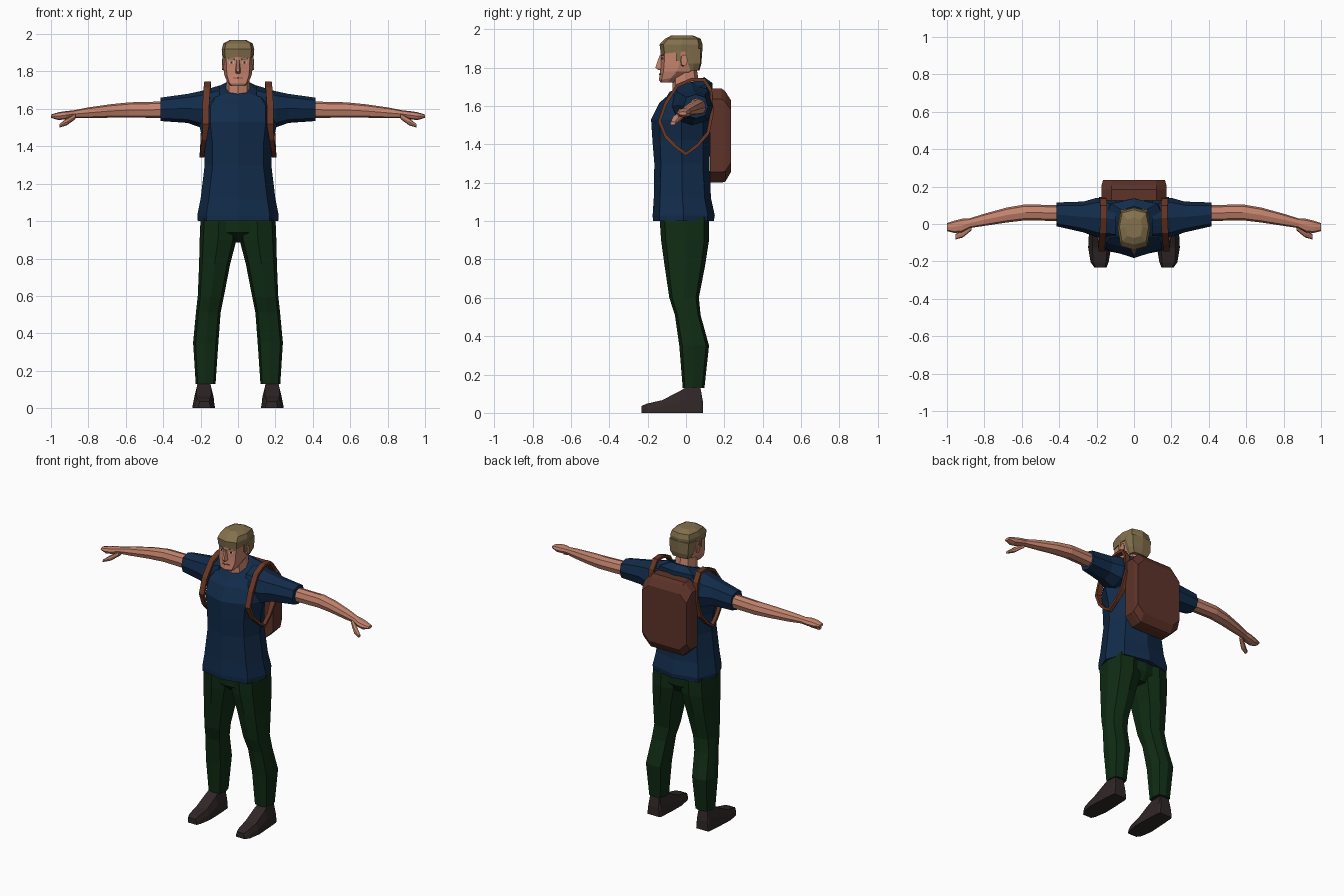
import bpy, bmesh, math
from mathutils import Vector, Matrix


def material(name, r, g, b):
    m = bpy.data.materials.new(name)
    m.diffuse_color = (r, g, b, 1)
    return m


SHIRT = material("navy_cloth", 0.006, 0.025, 0.07)
PANTS = material("dark_green_cloth", 0.005, 0.025, 0.007)
SKIN = material("skin", 0.56, 0.23, 0.155)
HAIR = material("dark_blond_hair", 0.23, 0.165, 0.075)
SHOE = material("dark_brown_leather", 0.03, 0.02, 0.02)
PACK = material("pack_brown", 0.11, 0.033, 0.022)
STRAP = material("strap_brown", 0.14, 0.038, 0.018)
DARK = material("dark_features", 0.03, 0.015, 0.01)
WHITE = material("eye_white", 0.6, 0.55, 0.5)
LIP = material("lip", 0.3, 0.1, 0.07)


def finish(name, bm, mat, mirror):
    bmesh.ops.recalc_face_normals(bm, faces=bm.faces)
    me = bpy.data.meshes.new(name)
    bm.to_mesh(me)
    bm.free()
    me.materials.append(mat)
    ob = bpy.data.objects.new(name, me)
    bpy.context.collection.objects.link(ob)
    if mirror:
        mod = ob.modifiers.new("mirror", "MIRROR")
        mod.use_mirror_merge = False
    return ob


def loft(name, rings, mat, mirror=False, closed=False):
    """Skin a row of equal-length point rings, capping the ends."""
    bm = bmesh.new()
    vs = [[bm.verts.new(p) for p in r] for r in rings]
    n = len(vs[0])
    pairs = list(zip(vs, vs[1:])) + ([(vs[-1], vs[0])] if closed else [])
    for a, b in pairs:
        for i in range(n):
            j = (i + 1) % n
            bm.faces.new((a[i], a[j], b[j], b[i]))
    if not closed:
        bm.faces.new(vs[0])
        bm.faces.new(vs[-1])
    return finish(name, bm, mat, mirror)


def octagon(a0, a1, b0, b1, c):
    ca, cb, ra, rb = (a0 + a1) / 2, (b0 + b1) / 2, (a1 - a0) / 2, (b1 - b0) / 2
    unit = [(1, 0), (c, c), (0, 1), (-c, c), (-1, 0), (-c, -c), (0, -1), (c, -c)]
    return [(ca + u * ra, cb + v * rb) for u, v in unit]


def zring(z, x0, x1, y0, y1, c=0.8, tilt=0.0):
    ym, yr = (y0 + y1) / 2, (y1 - y0) / 2
    return [(x, y, z + tilt * (y - ym) / yr) for x, y in octagon(x0, x1, y0, y1, c)]


def xring(x, y0, y1, z0, z1, c=0.76):
    return [(x, y, z) for y, z in octagon(y0, y1, z0, z1, c)]


def plate(name, size, loc, mat, turn=0.0, lean=0.0):
    """Thin mirrored box."""
    bm = bmesh.new()
    bmesh.ops.create_cube(bm, size=1)
    m = (Matrix.Translation(loc) @ Matrix.Rotation(turn, 4, 'Z')
         @ Matrix.Rotation(lean, 4, 'Y') @ Matrix.Diagonal((*size, 1)))
    bmesh.ops.transform(bm, matrix=m, verts=bm.verts)
    return finish(name, bm, mat, True)


# Shirt body with a neckline that dips at the front
loft("shirt_body", [
    zring(1.00, -.215, .215, -.172, .145, .78),
    zring(1.03, -.218, .218, -.174, .150, .78),
    zring(1.12, -.200, .200, -.168, .130, .78),
    zring(1.30, -.178, .178, -.165, .122, .76),
    zring(1.42, -.185, .185, -.175, .128, .74),
    zring(1.53, -.212, .212, -.182, .135, .70),
    zring(1.615, -.205, .205, -.140, .140, .72),
    zring(1.685, -.165, .165, -.100, .137, .75, .035),
    zring(1.712, -.080, .080, -.085, .095, .78, .038)], SHIRT)
# Sleeves
loft("sleeve", [
    xring(.10, -.08, .13, 1.50, 1.725),
    xring(.20, -.07, .14, 1.50, 1.695),
    xring(.27, -.045, .12, 1.525, 1.68),
    xring(.415, -.012, .115, 1.535, 1.66)], SHIRT, True)

# Arms with flattened hands
loft("arm", [
    xring(.38, .015, .100, 1.552, 1.640),
    xring(.58, .020, .105, 1.553, 1.635),
    xring(.68, .008, .088, 1.553, 1.625),
    xring(.80, -.010, .055, 1.550, 1.608),
    xring(.88, -.022, .030, 1.552, 1.592),
    xring(.92, -.045, .028, 1.545, 1.588),
    xring(.96, -.048, .018, 1.540, 1.582),
    xring(1.0, -.038, .005, 1.552, 1.570)], SKIN, True)
loft("thumb", [
    xring(.87, -.035, .000, 1.545, 1.575),
    xring(.915, -.072, -.030, 1.512, 1.550),
    xring(.955, -.083, -.055, 1.500, 1.518)], SKIN, True)

# Trousers
loft("trouser_hips", [
    zring(.885, -.10, .10, -.06, .08),
    zring(.94, -.195, .195, -.130, .115),
    zring(1.05, -.19, .19, -.135, .118)], PANTS)
loft("trouser_leg", [
    zring(1.02, .002, .200, -.138, .120),
    zring(.90, .008, .205, -.130, .120),
    zring(.77, .042, .208, -.112, .100),
    zring(.60, .075, .215, -.087, .067),
    zring(.51, .093, .225, -.058, .076),
    zring(.35, .105, .240, -.035, .120),
    zring(.13, .120, .226, -.017, .096)], PANTS, True)


# Shoes: flat sole, sides leaning in to the top
def shoe_ring(y, x0, x1, h, lean):
    return [(x0, y, 0), (x1, y, 0), (x1 - lean * .3, y, h * .5), (x1 - lean, y, h),
            (x0 + lean, y, h), (x0 + lean * .3, y, h * .5)]


loft("shoe", [
    shoe_ring(-.232, .147, .212, .036, .008),
    shoe_ring(-.205, .136, .232, .048, .014),
    shoe_ring(-.125, .122, .245, .066, .022),
    shoe_ring(-.030, .124, .240, .115, .020),
    shoe_ring(.000, .126, .238, .133, .022),
    shoe_ring(.075, .130, .232, .133, .018),
    shoe_ring(.088, .138, .226, .060, .006)], SHOE, True)

# Neck and head
loft("neck", [
    zring(1.655, -.072, .072, -.080, .080, .75, .03),
    zring(1.70, -.064, .064, -.070, .066, .75, .03),
    zring(1.80, -.060, .060, -.072, .055, .75)], SKIN)
loft("head", [
    zring(1.722, -.040, .040, -.132, -.060),
    zring(1.745, -.058, .058, -.141, -.015, .78, .01),
    zring(1.780, -.073, .073, -.135, .040),
    zring(1.815, -.077, .077, -.133, .060),
    zring(1.885, -.080, .080, -.132, .070),
    zring(1.930, -.075, .075, -.120, .070)], SKIN)
loft("nose", [
    [(-.008, -.125, 1.862), (.008, -.125, 1.862), (.005, -.138, 1.862), (-.005, -.138, 1.862)],
    [(-.016, -.125, 1.797), (.016, -.125, 1.797), (.007, -.160, 1.800), (-.007, -.160, 1.800)],
    [(-.012, -.125, 1.788), (.012, -.125, 1.788), (.006, -.145, 1.788), (-.006, -.145, 1.788)]],
    SKIN)
loft("ear", [
    xring(.072, -.030, -.002, 1.805, 1.862),
    xring(.086, -.026, .008, 1.808, 1.868)], SKIN, True)

# Face details follow the slope of each cheek
SLOPE = math.radians(19)
plate("eye", (.026, .006, .011), (.034, -.1215, 1.848), WHITE, SLOPE)
plate("iris", (.011, .007, .011), (.034, -.1225, 1.848), DARK, SLOPE)
plate("eyebrow", (.036, .009, .007), (.036, -.1215, 1.866), HAIR, SLOPE, math.radians(-5))
plate("mouth", (.026, .007, .006), (.013, -.1335, 1.765), LIP, SLOPE)

# Hair: crown plus a lower part around the back of the head
loft("hair_crown", [
    zring(1.882, -.084, .084, -.131, .084, .82, -.012 * -1),
    zring(1.920, -.087, .087, -.138, .087, .82),
    zring(1.950, -.078, .078, -.110, .076, .82),
    zring(1.968, -.045, .045, -.075, .035, .80)], HAIR)
loft("hair_back", [
    zring(1.785, -.062, .062, .000, .070, .85),
    zring(1.820, -.080, .080, .002, .080, .85),
    zring(1.900, -.084, .084, -.040, .086, .85)], HAIR)
plate("sideburn", (.008, .022, .055), (.079, -.040, 1.862), HAIR)


# Backpack: corner-cut panel whose rear face tapers at top and bottom
def pack_ring(y, w, z0, z1, k):
    return [(w, y, z0 + k), (w, y, z1 - k), (w - k, y, z1), (k - w, y, z1),
            (-w, y, z1 - k), (-w, y, z0 + k), (k - w, y, z0), (w - k, y, z0)]


loft("backpack", [
    pack_ring(.125, .174, 1.20, 1.692, .055),
    pack_ring(.185, .174, 1.20, 1.692, .055),
    pack_ring(.205, .174, 1.205, 1.675, .055),
    pack_ring(.234, .166, 1.255, 1.630, .050)], PACK)

# Shoulder straps: closed ribbons looping round each shoulder
path = [(.165, .130, 1.68), (.162, .095, 1.735), (.162, .030, 1.738),
        (.166, -.045, 1.705), (.172, -.105, 1.615), (.172, -.138, 1.52),
        (.180, -.105, 1.44), (.190, -.050, 1.385), (.193, .000, 1.350),
        (.190, .060, 1.395), (.182, .115, 1.46), (.168, .135, 1.56)]
centre = Vector((0, .01, 1.545))
rings = []
for p in path:
    p = Vector(p)
    out = Vector((0, p.y, p.z)) - centre
    out = out.normalized() * .009
    side = Vector((.018 if p.z > 1.45 else .012, 0, 0))
    rings.append([p - side - out, p + side - out, p + side + out, p - side + out])
loft("shoulder_strap", rings, STRAP, True, True)
